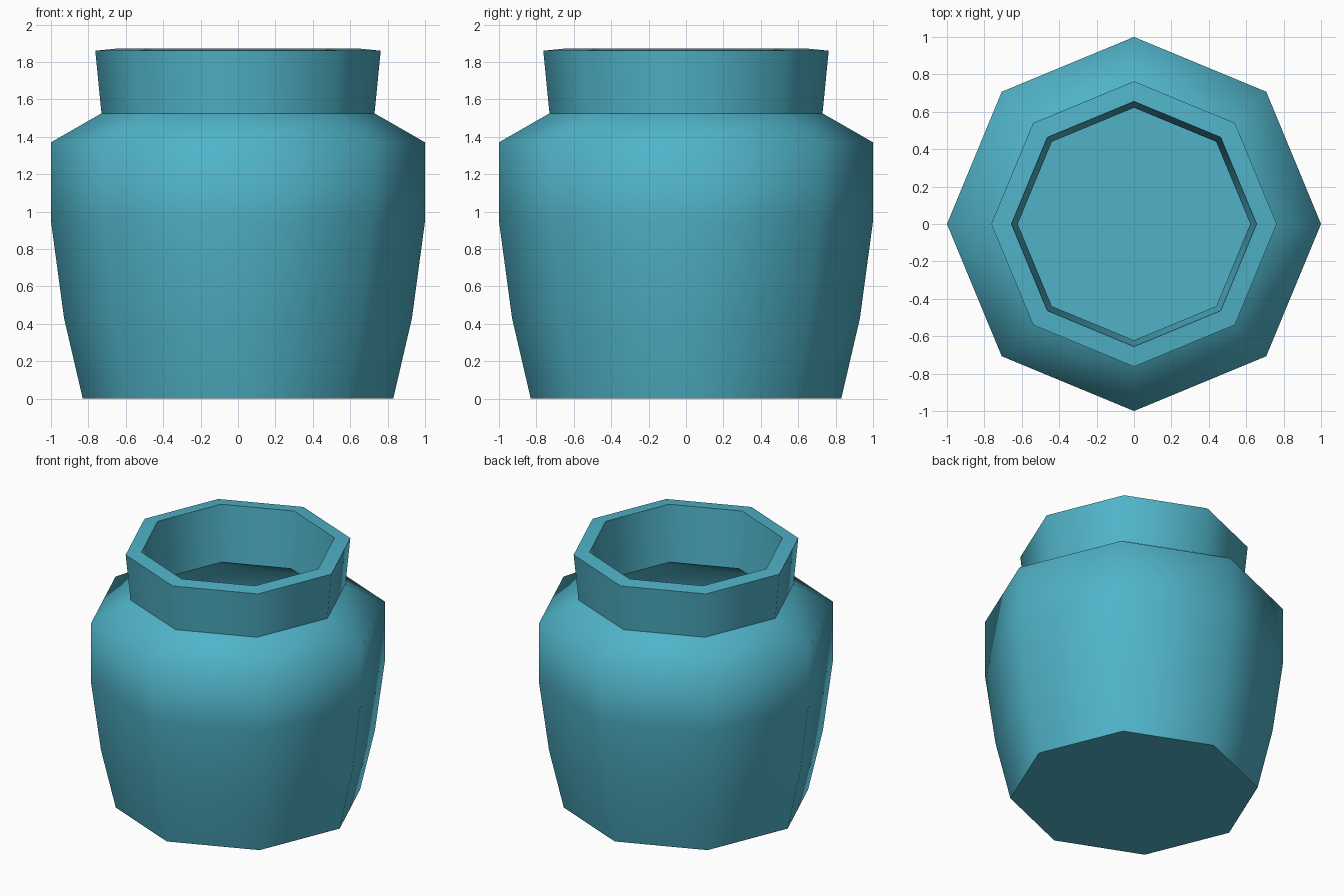
import bpy, bmesh
from math import cos, sin, pi, radians

if "Cube" in bpy.data.objects:
    bpy.data.objects.remove(bpy.data.objects["Cube"])

SIDES = 8
# outer profile: radius, height
PROFILE = [(0.83, 0), (0.93, 0.43), (1.0, 0.95), (1.0, 1.37), (0.73, 1.525), (0.763, 1.86)]

# outer shell: octagonal rings bridged together, closed base, open mouth
bm = bmesh.new()
rings = [[bm.verts.new((r * cos(2 * pi * i / SIDES), r * sin(2 * pi * i / SIDES), z))
          for i in range(SIDES)] for r, z in PROFILE]
for low, high in zip(rings, rings[1:]):
    for i in range(SIDES):
        j = (i + 1) % SIDES
        bm.faces.new((low[i], low[j], high[j], high[i]))
bm.faces.new(rings[0][::-1])
mesh = bpy.data.meshes.new("jar")
bm.to_mesh(mesh)
bm.free()
jar = bpy.data.objects.new("jar", mesh)
bpy.context.collection.objects.link(jar)
bpy.context.view_layer.objects.active = jar
jar.select_set(True)

# wall thickness, growing inward
wall = jar.modifiers.new("wall", 'SOLIDIFY')
wall.thickness = 0.1
wall.offset = -1
wall.use_even_offset = True
bpy.ops.object.modifier_apply(modifier=wall.name)

# smooth body, crisp neck, rim and base
bpy.ops.object.shade_smooth_by_angle(angle=radians(61))

# teal glaze
glaze = bpy.data.materials.new("teal_glaze")
glaze.diffuse_color = (0.08, 0.45, 0.58, 1)
glaze.use_nodes = True
glaze.node_tree.nodes["Principled BSDF"].inputs["Base Color"].default_value = glaze.diffuse_color
jar.data.materials.append(glaze)
